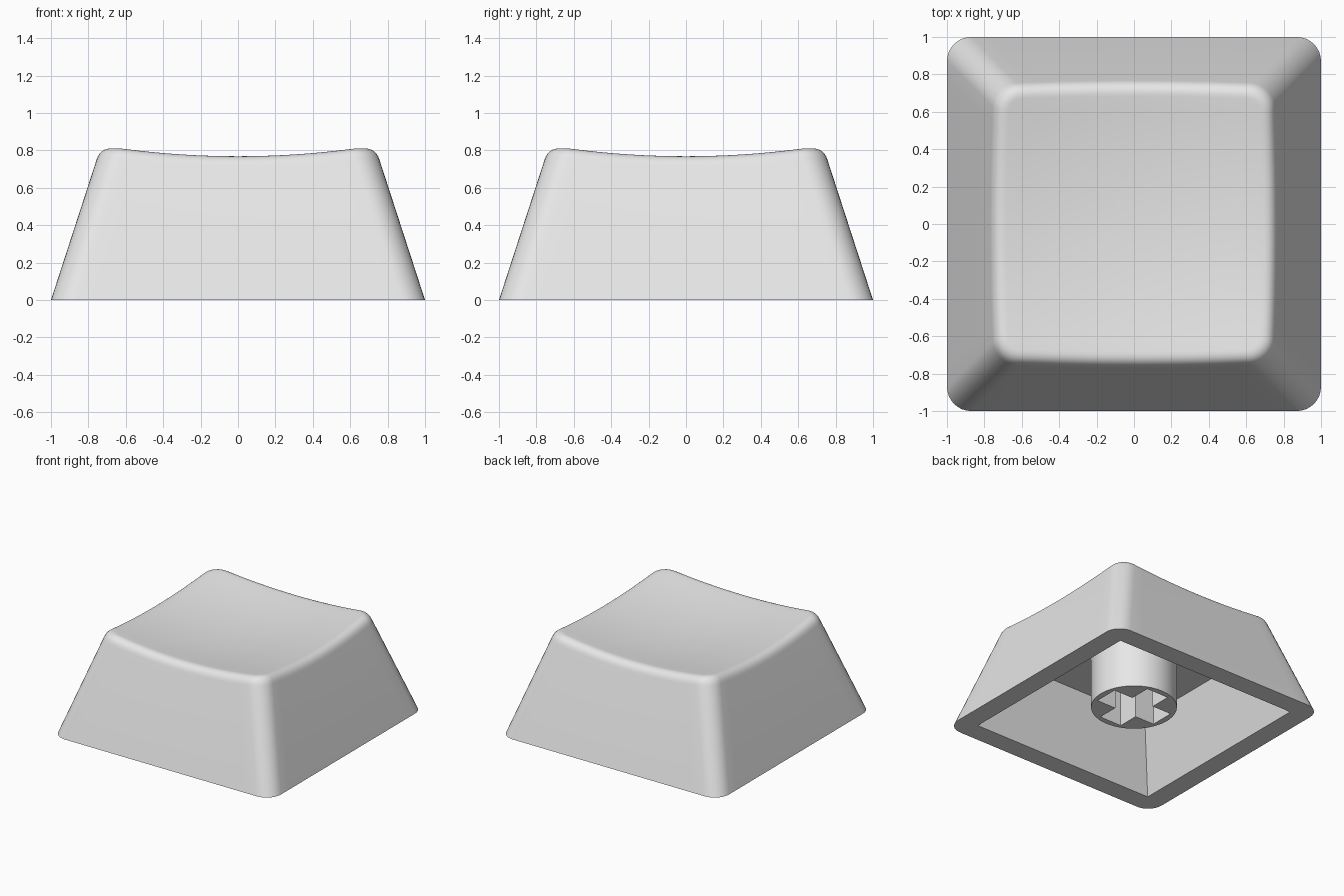
import bpy, bmesh, math
from mathutils import Vector

if "Cube" in bpy.data.objects:
    bpy.data.objects.remove(bpy.data.objects["Cube"])

SLOPE = 0.325      # inward taper of the walls per unit height
RADIUS = 0.13      # corner rounding in plan
FILLET = 0.065     # softening of the top edge
ARC, STRAIGHT = 8, 16
COUNT = 4 * (ARC + STRAIGHT)

grey = bpy.data.materials.new("light_grey_plastic")
grey.diffuse_color = (0.8, 0.8, 0.8, 1)
grey.use_nodes = True
grey.node_tree.nodes["Principled BSDF"].inputs["Base Color"].default_value = grey.diffuse_color


def dish(p):
    """Height of the hollow top surface."""
    return 0.715 + 0.112 * (p[0] ** 2 + p[1] ** 2)


def outline(i, half, r):
    """Point i of a rounded square."""
    q, k = divmod(i, ARC + STRAIGHT)
    c = half - r
    if k <= ARC:
        a = math.pi / 2 * k / ARC
        x, y = c + r * math.cos(a), c + r * math.sin(a)
    else:
        x, y = c - 2 * c * (k - ARC) / STRAIGHT, half
    for _ in range(q):
        x, y = -y, x
    return x, y


def wall_point(i, z):
    return Vector((*outline(i, 1 - SLOPE * z, RADIUS), z))


def finish(bm, name):
    bmesh.ops.remove_doubles(bm, verts=bm.verts[:], dist=1e-5)
    bmesh.ops.recalc_face_normals(bm, faces=bm.faces[:])
    mesh = bpy.data.meshes.new(name)
    bm.to_mesh(mesh)
    bm.free()
    mesh.materials.append(grey)
    ob = bpy.data.objects.new(name, mesh)
    bpy.context.collection.objects.link(ob)
    bpy.ops.object.select_all(action='DESELECT')
    ob.select_set(True)
    bpy.context.view_layer.objects.active = ob
    bpy.ops.object.shade_smooth_by_angle(angle=math.radians(30))
    return ob


# Cap shell: rings run from the cavity ceiling, out under the rim, up the wall
# and over the filleted edge to the middle of the dish
rings = [
    [(*outline(i, 0.66, 0), 0.54) for i in range(COUNT)],
    [(*outline(i, 0.835, 0), 0.0) for i in range(COUNT)],
    [wall_point(i, 0.0) for i in range(COUNT)],
]
fillets = []
for i in range(COUNT):
    z = 0.78
    for _ in range(6):
        edge = wall_point(i, z)
        z = dish(edge)
    edge = wall_point(i, z)
    low = wall_point(i, z - FILLET)
    inner = Vector((*outline(i, 1 - SLOPE * z - FILLET, RADIUS - FILLET), 0))
    inner.z = dish(inner)
    fillets.append((low, edge, inner))
for s in range(9):
    t = s / 8
    rings.append([a * (1 - t) ** 2 + b * 2 * t * (1 - t) + c * t * t
                  for a, b, c in fillets])
for s in (0.9, 0.75, 0.6, 0.45, 0.3, 0.15):
    ring = [(c.x * s, c.y * s) for _, _, c in fillets]
    rings.append([(*p, dish(p)) for p in ring])

bm = bmesh.new()
loops = [[bm.verts.new(p) for p in ring] for ring in rings]
for lo, hi in zip(loops, loops[1:]):
    for i in range(COUNT):
        j = (i + 1) % COUNT
        bm.faces.new((lo[i], lo[j], hi[j], hi[i]))
bm.faces.new(loops[0][::-1])
centre = bm.verts.new((0, 0, dish((0, 0))))
for i in range(COUNT):
    bm.faces.new((loops[-1][i], loops[-1][(i + 1) % COUNT], centre))
finish(bm, "cap_shell")

# Stem: round post with a cross-shaped socket open at the bottom
L, W = 0.275, 0.10
circle = [(0.323 * math.cos(a), 0.323 * math.sin(a))
          for a in (2 * math.pi * k / 64 for k in range(64))]
cross = []
for q in range(4):
    for x, y in ((L, -W), (L, W), (W, W)):
        for _ in range(q):
            x, y = -y, x
        cross.append((x, y))

bm = bmesh.new()
rim_edges, walls = [], []
for profile in (circle, cross):
    low = [bm.verts.new((x, y, 0.10)) for x, y in profile]
    high = [bm.verts.new((x, y, 0.541)) for x, y in profile]
    n = len(profile)
    for i in range(n):
        j = (i + 1) % n
        rim_edges.append(bm.edges.new((low[i], low[j])))
        walls.append((low[i], low[j], high[j], high[i]))
bmesh.ops.triangle_fill(bm, edges=rim_edges, use_beauty=True, normal=(0, 0, -1))
for quad in walls:
    bm.faces.new(quad)
finish(bm, "stem")
